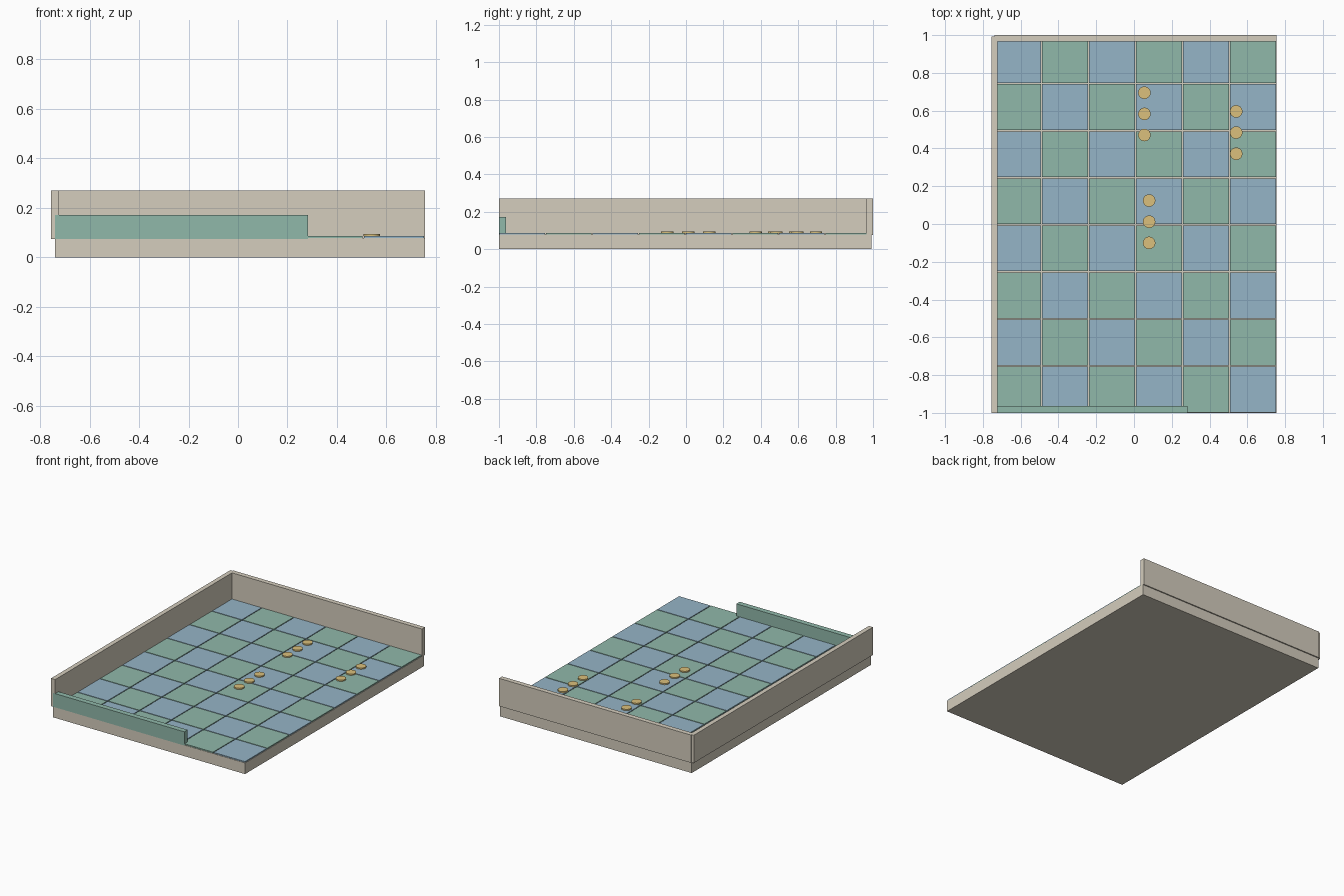
import bpy

if "Cube" in bpy.data.objects:
    bpy.data.objects.remove(bpy.data.objects["Cube"])


def material(name, rgb):
    m = bpy.data.materials.new(name)
    m.diffuse_color = (*rgb, 1)
    m.use_nodes = True
    m.node_tree.nodes["Principled BSDF"].inputs["Base Color"].default_value = m.diffuse_color
    return m


beige = material("plaster", (0.66, 0.61, 0.51))
blue = material("blue_tile", (0.30, 0.46, 0.57))
green = material("green_tile", (0.28, 0.48, 0.40))
gold = material("gold", (0.71, 0.53, 0.20))


def box(name, x, y, z, mat):
    """Box from (min, max) ranges on each axis."""
    bpy.ops.mesh.primitive_cube_add(size=1, location=[sum(r) / 2 for r in (x, y, z)])
    ob = bpy.context.object
    ob.name = name
    ob.scale = [r[1] - r[0] for r in (x, y, z)]
    bpy.ops.object.transform_apply(location=False, rotation=False, scale=True)
    ob.data.materials.append(mat)
    return ob


LEFT, RIGHT, FRONT, PITCH, GAP = -0.739, 0.755, -1.0, 0.249, 0.006
BACK = FRONT + 8 * PITCH
SLAB, TILE = 0.078, 0.086

# Base slab and the two tall walls
box("floor_slab", (LEFT, RIGHT), (FRONT, BACK), (0, SLAB), beige)
box("left_wall", (-0.755, -0.723), (FRONT, BACK), (0.0745, 0.27), beige)
box("back_wall", (LEFT, RIGHT), (0.966, 1.0), (0.0745, 0.27), beige)

# Low front wall
box("front_low_wall", (LEFT, 0.282), (FRONT - 0.0003, -0.963), (0.0745, 0.171), green)

# Checkered floor tiles, separated by narrow joints
for row in range(8):
    for col in range(6):
        x, y = LEFT + col * PITCH, FRONT + row * PITCH
        box(f"floor_tile_{row}_{col}",
            (x + GAP / 2, x + PITCH - GAP / 2),
            (y + GAP / 2, y + PITCH - GAP / 2),
            (SLAB - 0.001, TILE), blue if (row + col) % 2 else green)

# Three rows of flat round markers
for g, (x, y) in enumerate([(0.055, 0.583), (0.541, 0.484), (0.08, 0.012)]):
    for k in (-1, 0, 1):
        bpy.ops.mesh.primitive_cylinder_add(vertices=32, radius=0.033, depth=0.01,
                                            location=(x, y + k * 0.112, TILE + 0.004))
        disc = bpy.context.object
        disc.name = f"round_marker_{g}_{k + 1}"
        disc.data.materials.append(gold)
        bpy.ops.object.shade_smooth_by_angle()
